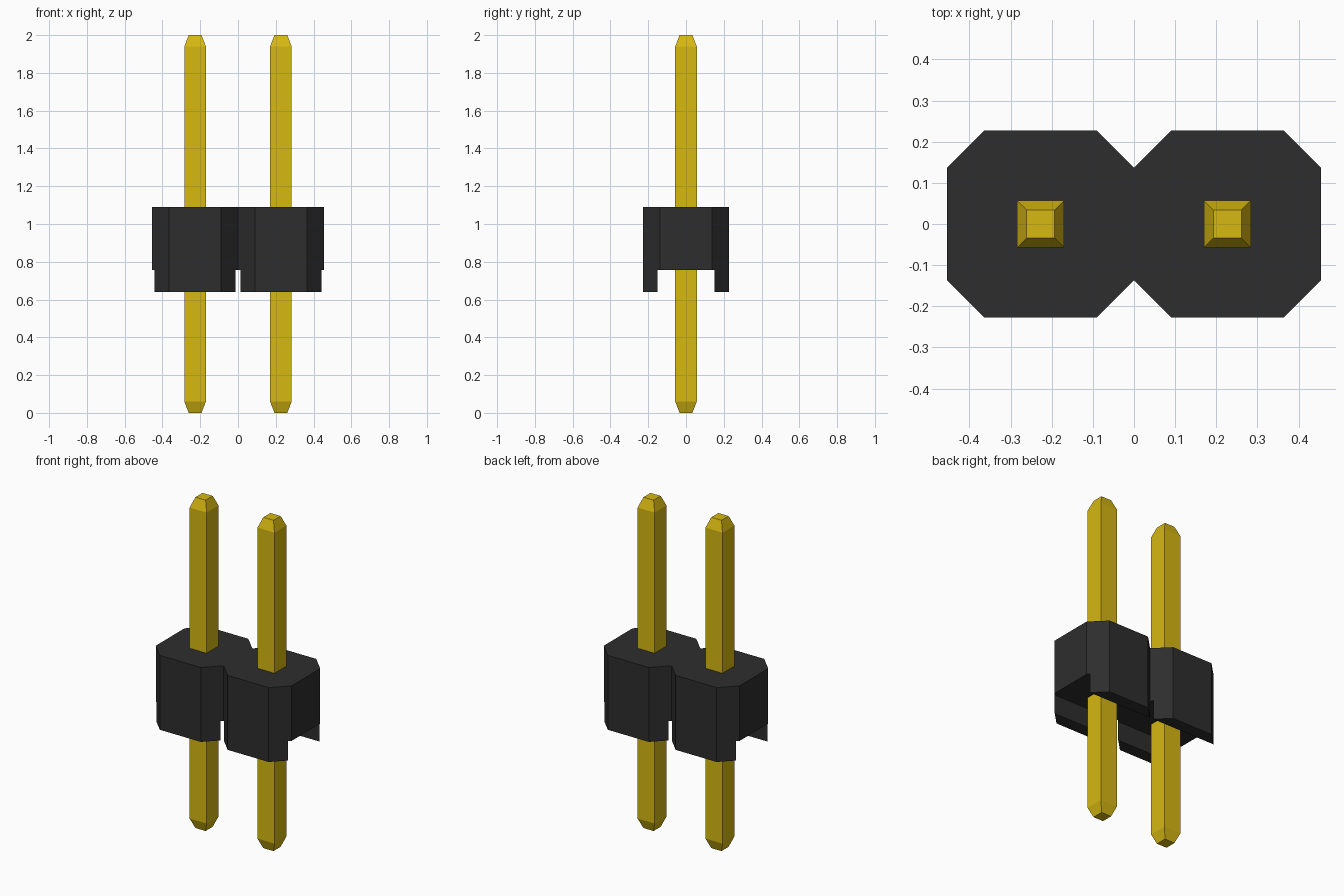
import bpy
import bmesh

PITCH = 0.454           # distance between pins
HALF = PITCH / 2        # half width of one housing cell
CHAMFER = 0.09
BODY_Z = (0.64, 1.09)
CHANNEL_HALF, CHANNEL_TOP = 0.15, 0.757
PIN_HALF, TIP_HALF, TIP_LEN = 0.057, 0.034, 0.06

if "Cube" in bpy.data.objects:
    bpy.data.objects.remove(bpy.data.objects["Cube"], do_unlink=True)


def material(name, rgb, roughness):
    mat = bpy.data.materials.new(name)
    mat.use_nodes = True
    mat.diffuse_color = (*rgb, 1)
    bsdf = mat.node_tree.nodes["Principled BSDF"]
    bsdf.inputs["Base Color"].default_value = (*rgb, 1)
    bsdf.inputs["Roughness"].default_value = roughness
    return mat


def loft(name, rings, mat=None):
    """Solid through rings of equal point count, capped at both ends."""
    bm = bmesh.new()
    loops = [[bm.verts.new(p) for p in ring] for ring in rings]
    for a, b in zip(loops, loops[1:]):
        for i in range(len(a)):
            j = (i + 1) % len(a)
            bm.faces.new((a[i], a[j], b[j], b[i]))
    bm.faces.new(loops[0][::-1])
    bm.faces.new(loops[-1])
    bmesh.ops.recalc_face_normals(bm, faces=bm.faces)
    mesh = bpy.data.meshes.new(name)
    bm.to_mesh(mesh)
    bm.free()
    obj = bpy.data.objects.new(name, mesh)
    bpy.context.collection.objects.link(obj)
    if mat:
        mesh.materials.append(mat)
    return obj


def rectangle(hx, hy, z, cx=0):
    return [(cx + sx * hx, sy * hy, z) for sx, sy in ((-1, -1), (1, -1), (1, 1), (-1, 1))]


black = material("black plastic", (0.027, 0.027, 0.027), 0.6)
gold = material("gold plating", (0.68, 0.48, 0.006), 0.4)

# Housing: two chamfered cells meeting at a waist
inner = HALF - CHAMFER
quarter = [(PITCH, inner), (PITCH - CHAMFER, HALF), (CHAMFER, HALF)]
back = quarter + [(0, inner)] + [(-x, y) for x, y in reversed(quarter)]
outline = back + [(x, -y) for x, y in reversed(back)]
housing = loft("housing", [[(x, y, z) for x, y in outline] for z in BODY_Z], black)

# Channel along the underside, leaving four feet
channel = loft("channel_cutter",
               [rectangle(1, CHANNEL_HALF, z) for z in (BODY_Z[0] - 0.1, CHANNEL_TOP)])
channel.hide_render = True
cut = housing.modifiers.new("channel", "BOOLEAN")
cut.operation = "DIFFERENCE"
cut.solver = "EXACT"
cut.object = channel
bpy.context.view_layer.objects.active = housing
bpy.ops.object.modifier_apply(modifier=cut.name)
bpy.data.objects.remove(channel, do_unlink=True)

# Square pins with tapered tips
for name, x in (("right_pin", -HALF), ("left_pin", HALF)):
    sections = [(TIP_HALF, 0), (PIN_HALF, TIP_LEN), (PIN_HALF, 2 - TIP_LEN), (TIP_HALF, 2)]
    loft(name, [rectangle(h, h, z, x) for h, z in sections], gold)
